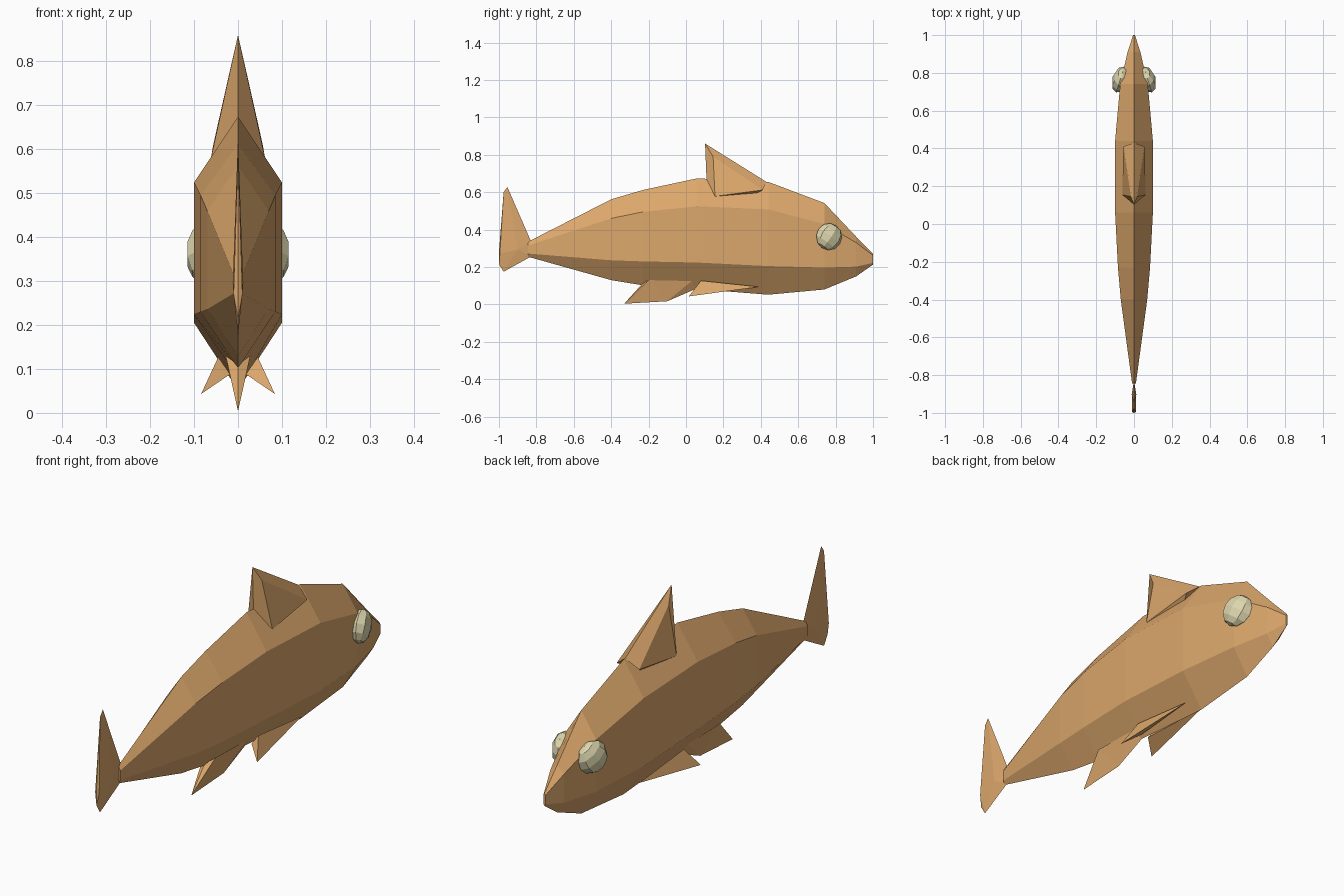
import bpy, bmesh
from mathutils import Matrix, Euler

if "Cube" in bpy.data.objects:
    bpy.data.objects.remove(bpy.data.objects["Cube"])


def material(name, rgb):
    m = bpy.data.materials.new(name)
    m.diffuse_color = (*rgb, 1)
    m.use_nodes = True
    m.node_tree.nodes["Principled BSDF"].inputs["Base Color"].default_value = m.diffuse_color
    return m


SKIN = material("orange_skin", (0.72, 0.39, 0.15))
EYE = material("cream_eye", (0.72, 0.67, 0.42))


def finish(bm, name, mat):
    bmesh.ops.recalc_face_normals(bm, faces=bm.faces)
    me = bpy.data.meshes.new(name)
    bm.to_mesh(me)
    bm.free()
    me.materials.append(mat)
    ob = bpy.data.objects.new(name, me)
    bpy.context.collection.objects.link(ob)
    return ob


def solid(name, verts, faces):
    bm = bmesh.new()
    vs = [bm.verts.new(v) for v in verts]
    for f in faces:
        bm.faces.new([vs[i] for i in f])
    return finish(bm, name, SKIN)


# Body: six-sided loft; each station is y, half width, top, upper side, lower side, bottom
stations = [
    (-0.845, 0.010, 0.335, 0.315, 0.272, 0.255),
    (-0.40, 0.070, 0.562, 0.460, 0.236, 0.130),
    (-0.23, 0.085, 0.612, 0.495, 0.230, 0.102),
    (0.06, 0.100, 0.674, 0.525, 0.224, 0.082),
    (0.44, 0.100, 0.655, 0.508, 0.205, 0.052),
    (0.74, 0.073, 0.542, 0.430, 0.197, 0.080),
    (0.91, 0.034, 0.362, 0.330, 0.202, 0.150),
    (1.00, 0.005, 0.270, 0.262, 0.222, 0.213),
]
bm = bmesh.new()
rings = []
for y, w, t, u, l, b in stations:
    pts = [(0, t), (w, u), (w, l), (0, b), (-w, l), (-w, u)]
    rings.append([bm.verts.new((x, y, z)) for x, z in pts])
for a, b in zip(rings, rings[1:]):
    for i in range(6):
        j = (i + 1) % 6
        bm.faces.new((a[i], a[j], b[j], b[i]))
bm.faces.new(rings[0])
bm.faces.new(rings[-1])
finish(bm, "body", SKIN)

# Tail fin: thin outline, pinched at the edge and thickest at the middle
outline = [(-0.83, 0.34), (-0.955, 0.628), (-0.975, 0.60), (-1.0, 0.28),
           (-1.0, 0.215), (-0.975, 0.175), (-0.83, 0.255)]
n = len(outline)
verts = [(0, y, z) for y, z in outline]
verts += [(0.012, -0.90, 0.295), (-0.012, -0.90, 0.295),
          (0.010, -0.995, 0.27), (-0.010, -0.995, 0.27)]
faces = []
for mid, back in ((n, n + 2), (n + 1, n + 3)):
    faces += [(i, (i + 1) % n, mid) for i in (0, 1, 5, 6)]
    faces += [(2, back, mid), (back, 5, mid), (2, 3, back), (3, 4, back), (4, 5, back)]
solid("tail_fin", verts, faces)

# Dorsal fin: central ridge with shoulders that flare out to the back
verts = [(0, 0.102, 0.860), (0, 0.43, 0.655), (0, 0.11, 0.66), (0, 0.30, 0.55)]
for s in (1, -1):
    verts += [(s * 0.016, 0.145, 0.79), (s * 0.056, 0.41, 0.612), (s * 0.062, 0.155, 0.578)]
faces = []
for k in (4, 7):
    faces += [(0, 1, k + 1, k), (k, k + 1, k + 2), (0, k, k + 2, 2),
              (1, 3, k + 1), (k + 1, 3, k + 2), (k + 2, 3, 2)]
solid("dorsal_fin", verts, faces)

# Rear belly fin: wedge with a sharp lower edge
verts = [(0, -0.33, 0.004), (0, -0.10, 0.017), (0, 0.05, 0.082), (0, -0.235, 0.11)]
verts += [(s * 0.028, y, z) for s in (1, -1) for y, z in ((-0.20, 0.13), (0.03, 0.125))]
faces = []
for k in (4, 6):
    faces += [(0, 1, k), (1, k + 1, k), (1, 2, k + 1), (0, k, 3), (3, k, k + 1, 2)]
solid("belly_fin", verts, faces)

for s, side in ((1, "right"), (-1, "left")):
    # Pectoral fins: slim swept-back wedges
    solid(side + "_pectoral_fin",
          [(s * 0.084, 0.015, 0.043), (s * 0.042, 0.39, 0.094),
           (s * 0.045, 0.08, 0.127), (s * 0.018, 0.07, 0.088)],
          [(0, 1, 2), (0, 1, 3), (0, 2, 3), (1, 2, 3)])
    # Eyes: coarse flattened spheres, tilted along the head
    bm = bmesh.new()
    bmesh.ops.create_uvsphere(bm, u_segments=8, v_segments=6, radius=0.072)
    m = (Matrix.Translation((s * 0.073, 0.765, 0.362))
         @ Matrix.Rotation(s * 0.3, 4, 'Z') @ Matrix.Diagonal((0.6, 1, 1, 1))
         @ Euler((-0.6, 0, 0)).to_matrix().to_4x4())
    bmesh.ops.transform(bm, matrix=m, verts=bm.verts)
    finish(bm, side + "_eye", EYE)
